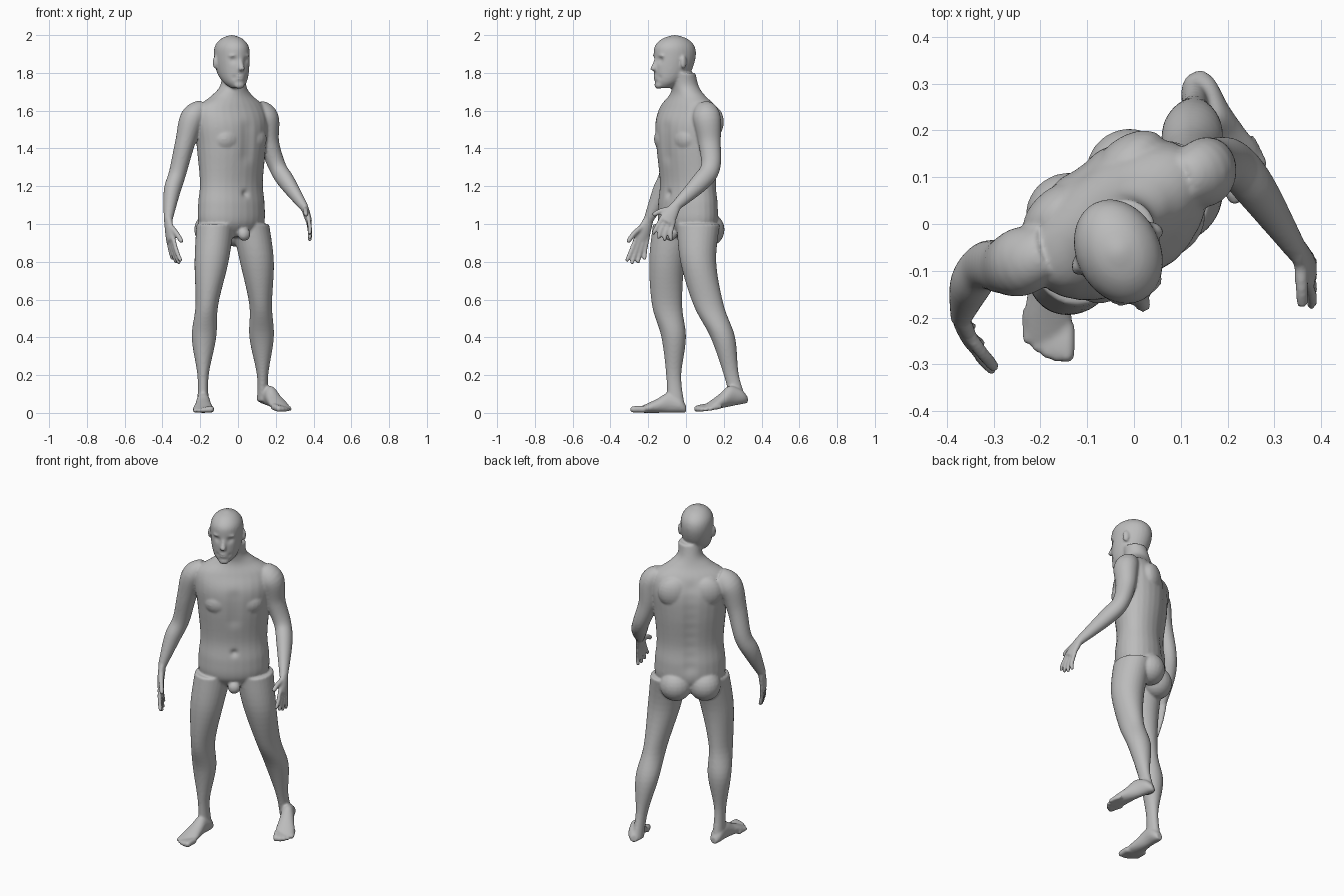
import bpy, bmesh
from math import sin, cos, pi, radians, exp
from mathutils import Vector, Matrix

if "Cube" in bpy.data.objects:
    bpy.data.objects.remove(bpy.data.objects["Cube"])

skin = bpy.data.materials.new("skin_grey")
skin.use_nodes = True
grey = (.5, .5, .5, 1)
skin.diffuse_color = grey
skin.node_tree.nodes["Principled BSDF"].inputs["Base Color"].default_value = grey

bm = bmesh.new()
SIDES, STEPS = 28, 6
X, Y, Z = Matrix.Identity(3)


def spline(rows):
    """Smooth curve through rows of (x, y, z, half width, half depth)."""
    points = [Vector(row) for row in rows]
    points = [points[0], *points, points[-1]]
    curve = []
    for before, start, end, after in zip(points, points[1:], points[2:], points[3:]):
        leave, arrive = (end - before) / 2, (after - start) / 2
        for step in range(STEPS):
            t = step / STEPS
            ease = t * t * (3 - 2 * t)
            curve.append(start.lerp(end, ease) + leave * t * (1 - t) ** 2 - arrive * t * t * (1 - t))
    return curve + [points[-1]]


def loft(rows, side, depth=None, place=Matrix()):
    """Skin elliptical rings; without a depth axis the rings turn with the path."""
    points = spline(rows)
    rings = []
    for i, point in enumerate(points):
        across, deep = side, depth
        if deep is None:
            along = points[min(i + 1, len(points) - 1)].xyz - points[max(i - 1, 0)].xyz
            deep = along.cross(side).normalized()
            across = deep.cross(along).normalized()
        angles = [2 * pi * k / SIDES for k in range(SIDES)]
        rings.append([bm.verts.new(place @ (point.xyz + across * cos(a) * point[3]
                                            + deep * sin(a) * point[4])) for a in angles])
    for lower, upper in zip(rings, rings[1:]):
        for k in range(SIDES):
            bm.faces.new((lower[k - 1], lower[k], upper[k], upper[k - 1]))
    bm.faces.new(rings[0])
    bm.faces.new(rings[-1])


def ball(centre, size, yaw):
    matrix = Matrix.LocRotScale(centre, Matrix.Rotation(yaw, 3, "Z"), Vector(size))
    bmesh.ops.create_uvsphere(bm, u_segments=20, v_segments=12, radius=1, matrix=matrix)


def digit(base, bend, end, radius, place=Matrix()):
    """Finger or toe bent through three points, with a rounded tip."""
    tip = end + (end - bend).normalized() * radius * .6
    sizes = (radius, radius, radius * .9, radius * .4)
    loft([(*point, r, r) for point, r in zip((base, bend, end, tip), sizes)], X, place=place)


def turned(origin, yaw):
    """Left and front axes of a turned part, and its local point function."""
    left, front = Vector((cos(yaw), sin(yaw), 0)), Vector((sin(yaw), -cos(yaw), 0))
    return left, front, lambda l, f, z: Vector((*origin, z)) + left * l + front * f


# Torso and neck, turned towards the left
chest_yaw = radians(36)
chest_left, chest_front, chest = turned((-.035, .01), chest_yaw)
outline = [(.93, .13, .08), (1, .19, .13), (1.1, .195, .135), (1.22, .185, .125), (1.4, .2, .145),
           (1.53, .215, .145), (1.62, .2, .11), (1.68, .12, .08), (1.73, .07, .07), (1.8, .065, .065)]
loft([(*chest(0, max(0, z - 1.65) * .2, z), wide, deep) for z, wide, deep in outline],
     chest_left, chest_front)
for s in (-1, 1):
    ball(chest(.08 * s, .075, 1.45), (.085, .065, .075), chest_yaw)   # chest muscle
    ball(chest(.08 * s, -.075, .97), (.09, .085, .09), chest_yaw)     # buttock
    ball(chest(.09 * s, -.085, 1.54), (.09, .055, .09), chest_yaw)    # shoulder blade
ball(chest(0, .115, .945), (.035, .03, .035), chest_yaw)

# Head, turned a little less than the chest
head_yaw = radians(25)
head_left, head_front, head = turned((-.033, -.06), head_yaw)
skull = [(1.72, .06, .03, .035), (1.75, .04, .06, .07), (1.8, .015, .08, .1), (1.88, 0, .09, .115),
         (1.94, 0, .085, .11), (1.98, 0, .055, .07), (2, 0, .01, .01)]
loft([(*head(0, shift, z), wide, deep) for z, shift, wide, deep in skull], head_left, head_front)
nose = [(1.89, .1, .01), (1.85, .115, .012), (1.82, .124, .017), (1.81, .11, .012)]
loft([(*head(0, shift, z), size, size) for z, shift, size in nose], head_left, head_front)
ball(head(0, .095, 1.735), (.03, .02, .02), head_yaw)
for lip in (1.768, 1.781):
    ball(head(0, .103, lip), (.025, .016, .007), head_yaw)
for s in (-1, 1):
    ball(head(.094 * s, -.01, 1.855), (.011, .02, .034), head_yaw + .4 * s)
    ball(head(.034 * s, .094, 1.89), (.028, .017, .01), head_yaw + .3 * s)

# Legs: shared girth from hip to ankle, right one forward, left one trailing
heights = (1, .8, .57, .4, .2, .06)
leg_widths = (.1, .09, .06, .065, .03, .03)
leg_depths = (.115, .095, .08, .065, .04, .045)
right_path = ((-.12, -.06), (-.14, -.1), (-.165, -.1), (-.18, -.065), (-.185, -.065), (-.185, -.055))
left_path = ((.065, .065), (.1, .065), (.12, .12), (.125, .195), (.13, .24), (.13, .28))
for path in (right_path, left_path):
    loft([(*xy, *ring) for xy, *ring in zip(path, heights, leg_widths, leg_depths)], X, Y)


# Feet: heel at the origin, toes along -y, big toe on the side given by s
def foot(place, s):
    sole = [(0, .02, .02), (.03, .035, .04), (.09, .036, .054), (.15, .044, .038), (.2, .052, .026),
            (.25, .047, .014)]
    loft([(0, -reach, max(tall, .015), wide, tall) for reach, wide, tall in sole], X, Z, place)
    for i in range(5):
        radius = .018 - .002 * min(i, 3)
        end = Vector((s * (.04 - .021 * i), .003 * i * (i - 1) - .285, radius))
        digit(end + Y * .07, end + Y * .03 + Z * .002, end, radius, place)


foot(Matrix.Translation((-.184, 0, 0)), 1)
foot(Matrix.Translation((.125, .325, .052)) @ Matrix.Rotation(radians(27), 4, "Z")
     @ Matrix.Rotation(radians(10), 4, "X"), -1)

# Arms: shared girth from shoulder to wrist
girths = (.055, .066, .053, .046, .044, .023)
right_arm = ((-.18, -.055, 1.6), (-.24, -.08, 1.56), (-.28, -.09, 1.43), (-.32, -.09, 1.27),
             (-.35, -.13, 1.17), (-.37, -.2, 1.02))
left_arm = ((.1, .09, 1.6), (.15, .11, 1.56), (.165, .125, 1.43), (.21, .13, 1.3),
            (.26, .075, 1.22), (.35, -.06, 1.09))
for path in (right_arm, left_arm):
    loft([(*point, girth, girth * 1.12) for point, girth in zip(path, girths)], X)


# Hands: palm, four fingers and a thumb, spread along the across axis
def hand(*points):
    wrist, knuckle, tip, across, thumb = map(Vector, points)
    palm = knuckle - wrist
    loft([(*wrist, .029, .02), (*(wrist + palm / 2), .038, .019), (*knuckle, .043, .015)], across)
    for i, length in enumerate((.82, .97, 1, .9)):
        spread = across * (i - 1.5)
        base = knuckle + spread * .022
        end = base + (tip - knuckle) * length + spread * .012
        digit(base - palm / 4, base.lerp(end, .5) + palm * .06, end, .0115)
    root = wrist + palm / 4 + across * .018
    digit(root, root.lerp(thumb, .5) + across * .008, thumb, .014)


hand((-.37, -.2, 1.02), (-.357, -.24, .91), (-.32, -.27, .795), (.4, -.9, 0), (-.3, -.305, .91))
hand((.35, -.055, 1.095), (.378, -.105, 1.01), (.38, -.13, .92), (0, -.9, .4), (.36, -.17, 1.05))

# Fuse the parts into one smooth skin
bmesh.ops.recalc_face_normals(bm, faces=bm.faces)
parts = bpy.data.meshes.new("body_parts")
bm.to_mesh(parts)
bm.free()
body = bpy.data.objects.new("body", parts)
bpy.context.collection.objects.link(body)
remesh = body.modifiers.new("fuse", "REMESH")
remesh.mode, remesh.voxel_size = "VOXEL", .0065
soften = body.modifiers.new("soften", "SMOOTH")
soften.factor, soften.iterations = .5, 7
fused = bpy.data.meshes.new_from_object(body.evaluated_get(bpy.context.evaluated_depsgraph_get()))
body.modifiers.clear()
body.data = fused
bpy.data.meshes.remove(parts)

# Sculpted dents: navel, eye sockets, mouth corners, spine and breastbone
dents = [(chest(0, .125, 1.16), .016, chest_front * -.012)]
for s in (-1, 1):
    dents.append((head(.034 * s, .1, 1.868), .015, head_front * -.01))
    dents.append((head(.032 * s, .1, 1.776), .01, head_front * -.004))
for i in range(9):
    dents.append((chest(0, -.14, 1.1 + .06 * i), .032, chest_front * .009))
for i in range(4):
    dents.append((chest(0, .13, 1.36 + .05 * i), .03, chest_front * -.007))
for vertex in fused.vertices:
    for centre, radius, push in dents:
        distance = (vertex.co - centre).length / radius
        if distance < 3:
            vertex.co += push * exp(-distance ** 2 / 1.5)

fused.materials.clear()
fused.materials.append(skin)
fused.shade_smooth()
